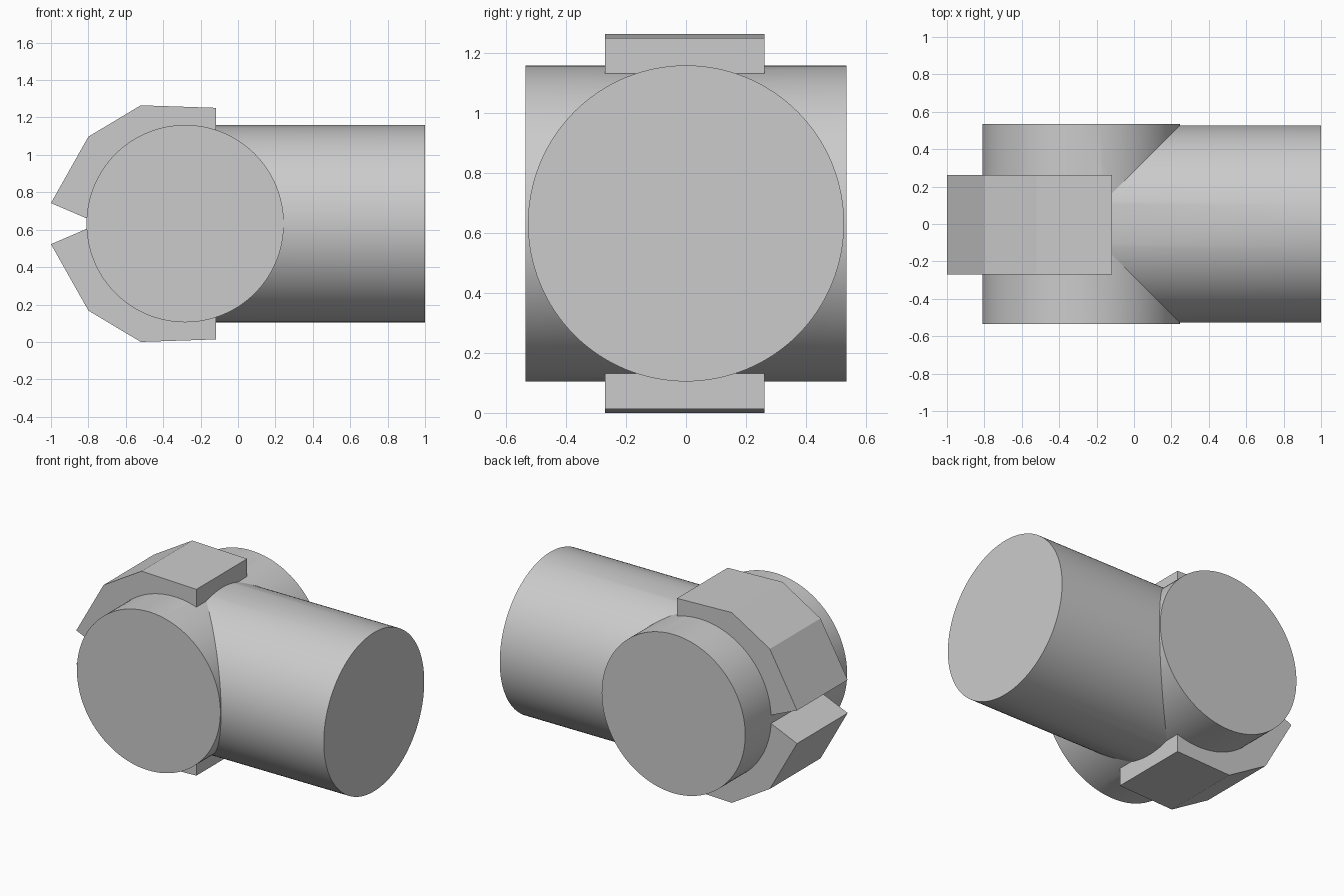
import bpy, bmesh, math

if "Cube" in bpy.data.objects:
    bpy.data.objects.remove(bpy.data.objects["Cube"])

CX, CZ, R = -0.2825, 0.6325, 0.5275   # hub axis and shared radius
HALF = 0.535                          # half length of the cross barrel
N = 128


def finish(bm, name):
    bmesh.ops.remove_doubles(bm, verts=bm.verts, dist=1e-5)
    bmesh.ops.recalc_face_normals(bm, faces=bm.faces)
    mesh = bpy.data.meshes.new(name)
    bm.to_mesh(mesh)
    bm.free()
    obj = bpy.data.objects.new(name, mesh)
    bpy.context.collection.objects.link(obj)
    bpy.ops.object.select_all(action='DESELECT')
    obj.select_set(True)
    bpy.context.view_layer.objects.active = obj
    bpy.ops.object.shade_smooth_by_angle(angle=math.radians(15))
    return obj


def bridge(bm, inner, outer):
    a = [bm.verts.new(p) for p in inner]
    b = [bm.verts.new(p) for p in outer]
    for i in range(N):
        j = (i + 1) % N
        bm.faces.new((a[i], a[j], b[j], b[i]))
    bm.faces.new(b)                    # end cap


# Tee body: two equal barrels meeting along 45 degree mitre seams
ring = [(R * math.cos(2 * math.pi * i / N), R * math.sin(2 * math.pi * i / N))
        for i in range(N)]
bm = bmesh.new()
for s in (-1, 1):
    bridge(bm, [(CX + c, s * max(0, c), CZ + d) for c, d in ring],
           [(CX + c, s * HALF, CZ + d) for c, d in ring])
bridge(bm, [(CX + abs(c), c, CZ + d) for c, d in ring],
       [(1, c, CZ + d) for c, d in ring])
finish(bm, "tee_body")

# Clamp jaws: faceted outside, seated on the cross barrel, mirrored top/bottom
OUTER = [(-0.117, 0.619), (-0.52, 0.6325), (-0.80, 0.465), (-1.0, 0.11)]
start, end = math.radians(177), math.radians(71.7)
seat = [(CX + (R - 0.001) * math.cos(start + (end - start) * i / 40),
         (R - 0.001) * math.sin(start + (end - start) * i / 40))
        for i in range(41)]
for s, name in ((1, "upper_jaw"), (-1, "lower_jaw")):
    bm = bmesh.new()
    face = bm.faces.new([bm.verts.new((x, -0.27, CZ + s * z))
                         for x, z in OUTER + seat])
    out = bmesh.ops.extrude_face_region(bm, geom=[face])["geom"]
    bmesh.ops.translate(bm, vec=(0, 0.532, 0),
                        verts=[v for v in out if isinstance(v, bmesh.types.BMVert)])
    finish(bm, name)
